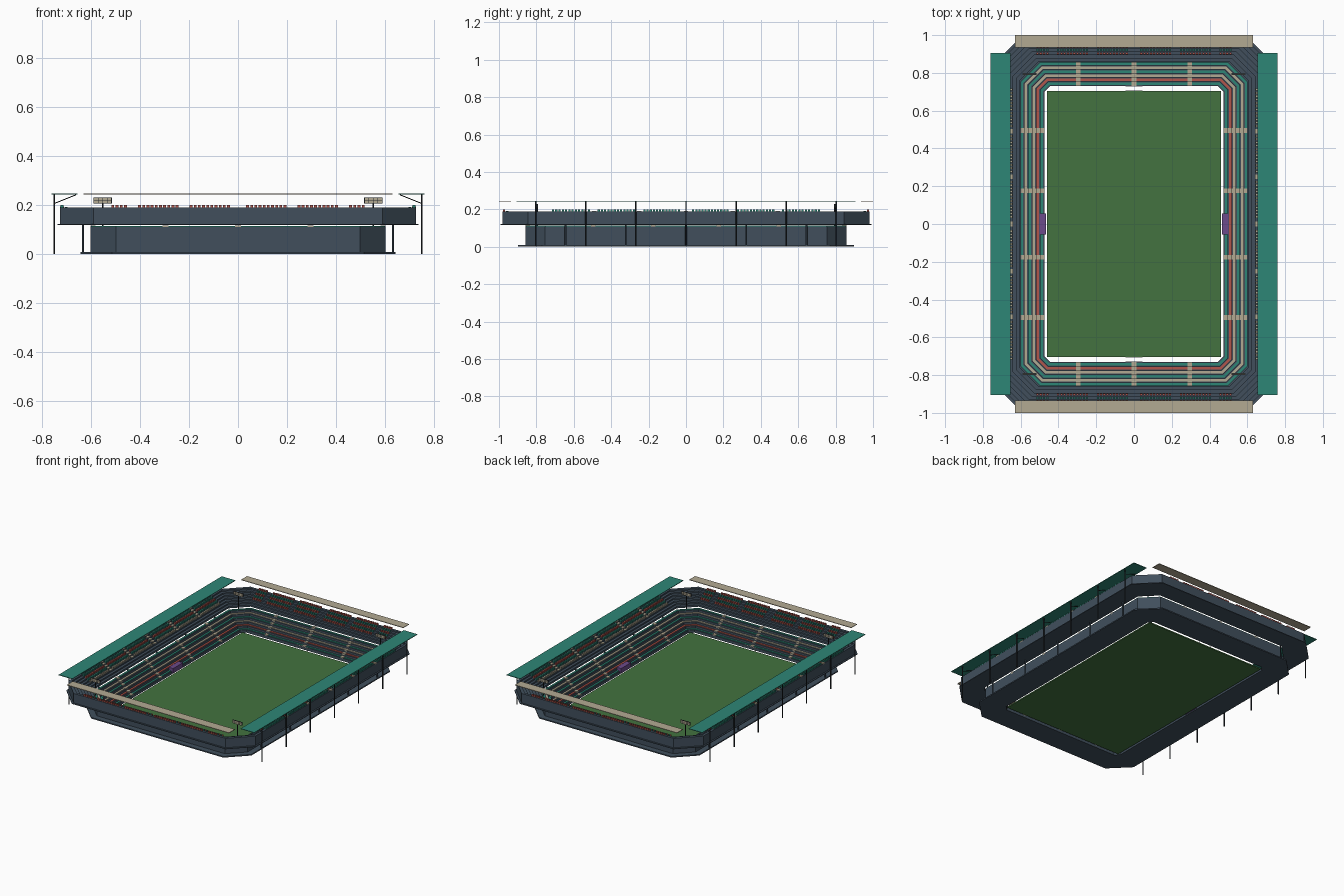
import bpy, bmesh, math
from mathutils import Vector, Matrix

if "Cube" in bpy.data.objects:
    bpy.data.objects.remove(bpy.data.objects["Cube"])

def material(name, rgb):
    m = bpy.data.materials.new(name)
    m.diffuse_color = (*rgb, 1)
    m.use_nodes = True
    m.node_tree.nodes["Principled BSDF"].inputs["Base Color"].default_value = m.diffuse_color
    return m

SLATE = material("slate", (0.052, 0.078, 0.108))
GRASS = material("grass", (0.056, 0.17, 0.05))
TEAL = material("teal", (0.027, 0.24, 0.18))
TAN = material("tan", (0.45, 0.40, 0.29))
RED = material("red", (0.44, 0.09, 0.07))
PURPLE = material("purple", (0.15, 0.07, 0.26))
WHITE = material("white", (0.85, 0.85, 0.85))
METAL = material("dark_metal", (0.02, 0.025, 0.03))

IX, IY = 0.475, 0.73          # inner half size of the bowl

def finish(name, bm, mat):
    bmesh.ops.recalc_face_normals(bm, faces=bm.faces[:])
    me = bpy.data.meshes.new(name)
    bm.to_mesh(me)
    bm.free()
    me.materials.append(mat)
    ob = bpy.data.objects.new(name, me)
    bpy.context.collection.objects.link(ob)
    return ob

def add_box(bm, x0, x1, y0, y1, z0, z1):
    mat = Matrix.Translation(((x0 + x1) / 2, (y0 + y1) / 2, (z0 + z1) / 2))
    size = Matrix.Diagonal((abs(x1 - x0), abs(y1 - y0), abs(z1 - z0), 1))
    bmesh.ops.create_cube(bm, size=1, matrix=mat @ size)

def add_rod(bm, a, b, r):
    a, b = Vector(a), Vector(b)
    rot = (b - a).to_track_quat('Z', 'Y').to_matrix().to_4x4()
    bmesh.ops.create_cone(bm, cap_ends=True, segments=6, radius1=r, radius2=r,
                          depth=(b - a).length,
                          matrix=Matrix.Translation((a + b) / 2) @ rot)

def octagon(d, c):
    x, y = IX + d, IY + d
    return [(x, -y + c), (x, y - c), (x - c, y), (-x + c, y),
            (-x, y - c), (-x, -y + c), (-x + c, -y), (x - c, -y)]

def low_chamfer(d):
    return 0.03 + 0.586 * d

def up_chamfer(d):
    return 0.10 + 0.29 * (d - 0.125)

def add_ring(bm, profile, chamfer):
    """Sweep a closed (offset, height) profile round the chamfered rectangle."""
    loops = [[bm.verts.new((x, y, z)) for x, y in octagon(d, chamfer(d))]
             for d, z in profile]
    for i, a in enumerate(loops):
        b = loops[(i + 1) % len(loops)]
        for k in range(8):
            n = (k + 1) % 8
            bm.faces.new((a[k], a[n], b[n], b[k]))

def ring(name, profile, chamfer, mat):
    bm = bmesh.new()
    add_ring(bm, profile, chamfer)
    return finish(name, bm, mat)

def band(d0, d1, z0, z1):
    return [(d0, z0), (d1, z0), (d1, z1), (d0, z1)]

def terrace(d0, d1, z_bottom, z0, z1, rows):
    """Stepped stand section."""
    p = [(d1, z_bottom), (d0, z_bottom)]
    w = (d1 - d0) / rows
    for i in range(rows):
        z = z0 + (z1 - z0) * i / (rows - 1)
        p += [(d0 + w * i, z), (d0 + w * (i + 1), z)]
    return p

# Pitch and base slab
bm = bmesh.new()
add_box(bm, -0.46, 0.46, -0.705, 0.705, 0.0, 0.008)
finish("pitch", bm, GRASS)
ring("base_slab", band(0.0, 0.167, 0, 0.008), low_chamfer, SLATE)

# Lower stand with continuous seat rows
LR, LW, LZ0, LZ1 = 6, 0.127 / 6, 0.02, 0.109
ring("lower_stand", terrace(0.0, 0.127, 0.004, LZ0, LZ1, LR), low_chamfer, SLATE)
low_z = [LZ0 + (LZ1 - LZ0) * i / (LR - 1) for i in range(LR)]
for i, mat in enumerate((TEAL, RED, TAN, TEAL, TAN, TEAL)):
    d = LW * i
    ring(f"lower_seat_row_{i + 1}",
         band(d + 0.006, d + 0.019, low_z[i] - 0.002, low_z[i] + 0.004),
         low_chamfer, mat)

# Lower stairs
bm = bmesh.new()
for i, z in enumerate(low_z):
    d0, d1 = LW * i, LW * (i + 1)
    for s in (-1, 1):
        for y in (-0.495, -0.175, 0.175, 0.495):
            add_box(bm, s * (IX + d0), s * (IX + d1), y - 0.012, y + 0.012, z - 0.004, z + 0.006)
        for x in (-0.295, 0, 0.295):
            add_box(bm, x - 0.012, x + 0.012, s * (IY + d0), s * (IY + d1), z - 0.004, z + 0.006)
finish("lower_stairs", bm, TAN)

# Upper stand and its deck
UR, U0, U1, UZ0, UZ1 = 7, 0.13, 0.252, 0.13, 0.188
UW = (U1 - U0) / UR
ring("upper_deck", band(0.13, 0.262, 0.117, 0.122), up_chamfer, SLATE)
ring("upper_stand", terrace(U0, U1, 0.121, UZ0, UZ1, UR), up_chamfer, SLATE)

# Upper seats, in blocks between the aisles
END_BLOCKS = [(0.03, 0.20), (0.24, 0.41), (0.45, 0.52)]
SIDE_BLOCKS = [(0.03, 0.23), (0.27, 0.475), (0.51, 0.72)]
END_COLOURS = (RED, TEAL, RED, TEAL, RED)
SIDE_COLOURS = (TAN, TEAL, RED, TEAL, TEAL)
seats = {m: bmesh.new() for m in (RED, TEAL, TAN)}
STEP = 0.0165

def seat_positions(blocks):
    for a, b in blocks:
        n = int((b - a) / STEP)
        for k in range(n):
            p = a + (b - a) * (k + 0.5) / n
            yield p
            yield -p

stairs = bmesh.new()
for r in range(5):
    i = r + 2
    z = UZ0 + (UZ1 - UZ0) * i / (UR - 1)
    d0, d1 = U0 + UW * i + 0.003, U0 + UW * i + 0.014
    for s in (-1, 1):
        for p in seat_positions(END_BLOCKS):
            add_box(seats[END_COLOURS[r]], p - 0.0055, p + 0.0055,
                    s * (IY + d0), s * (IY + d1), z - 0.001, z + 0.012)
        for p in seat_positions(SIDE_BLOCKS):
            add_box(seats[SIDE_COLOURS[r]], s * (IX + d0), s * (IX + d1),
                    p - 0.0055, p + 0.0055, z - 0.001, z + 0.012)
        for y in (-0.49, -0.25, 0, 0.25, 0.49):
            add_box(stairs, s * (IX + d0 - 0.003), s * (IX + d0 + UW - 0.003),
                    y - 0.012, y + 0.012, z - 0.004, z + 0.004)
for m, b in seats.items():
    finish(f"upper_seats_{m.name}", b, m)
finish("upper_stairs", stairs, TAN)

# Roof panels
for s, side in ((-1, "left"), (1, "right")):
    bm = bmesh.new()
    add_box(bm, s * 0.655, s * 0.76, -0.905, 0.905, 0.241, 0.245)
    finish(f"{side}_roof", bm, TEAL)
for s, side in ((-1, "front"), (1, "back")):
    bm = bmesh.new()
    add_box(bm, -0.63, 0.63, s * 0.935, s * 1.0, 0.241, 0.245)
    finish(f"{side}_roof", bm, TAN)

# Roof posts with braces, and deck columns
posts, columns = bmesh.new(), bmesh.new()
for s in (-1, 1):
    for k in range(-3, 4):
        y = k * 0.268
        add_rod(posts, (s * 0.75, y, 0), (s * 0.75, y, 0.242), 0.004)
        add_rod(posts, (s * 0.75, y, 0.205), (s * 0.66, y, 0.241), 0.002)
    for k in range(-2, 3):
        y = k * 0.322
        add_rod(columns, (s * 0.632, y, 0), (s * 0.632, y, 0.118), 0.005)
finish("roof_posts", posts, METAL)
finish("deck_columns", columns, SLATE)

# Corner floodlights
poles, lamps = bmesh.new(), bmesh.new()
for sx in (-1, 1):
    for sy in (-1, 1):
        x, y = sx * 0.552, sy * 0.795
        add_rod(poles, (x, y, 0.07), (x, y, 0.215), 0.003)
        add_box(poles, x - 0.037, x + 0.037, y - 0.003, y + 0.003, 0.206, 0.229)
        for c in range(4):
            for r in range(2):
                cx, cz = x - 0.027 + c * 0.018, 0.2125 + r * 0.0105
                add_box(lamps, cx - 0.0078, cx + 0.0078, y - 0.005, y + 0.005,
                        cz - 0.0045, cz + 0.0045)
finish("floodlight_poles", poles, METAL)
finish("floodlight_lamps", lamps, TAN)

# Team shelters beside the pitch
bm = bmesh.new()
for s in (-1, 1):
    add_box(bm, s * 0.466, s * 0.50, -0.055, 0.055, 0.008, 0.042)
finish("team_shelters", bm, PURPLE)

# Goals
bm = bmesh.new()
for s in (-1, 1):
    for x in (-0.045, 0.045):
        add_rod(bm, (x, s * 0.706, 0.004), (x, s * 0.706, 0.03), 0.0015)
        add_rod(bm, (x, s * 0.706, 0.03), (x, s * 0.728, 0.022), 0.0012)
    for y, z in ((0.706, 0.03), (0.728, 0.022)):
        add_rod(bm, (-0.045, s * y, z), (0.045, s * y, z), 0.0015)
finish("goals", bm, WHITE)
